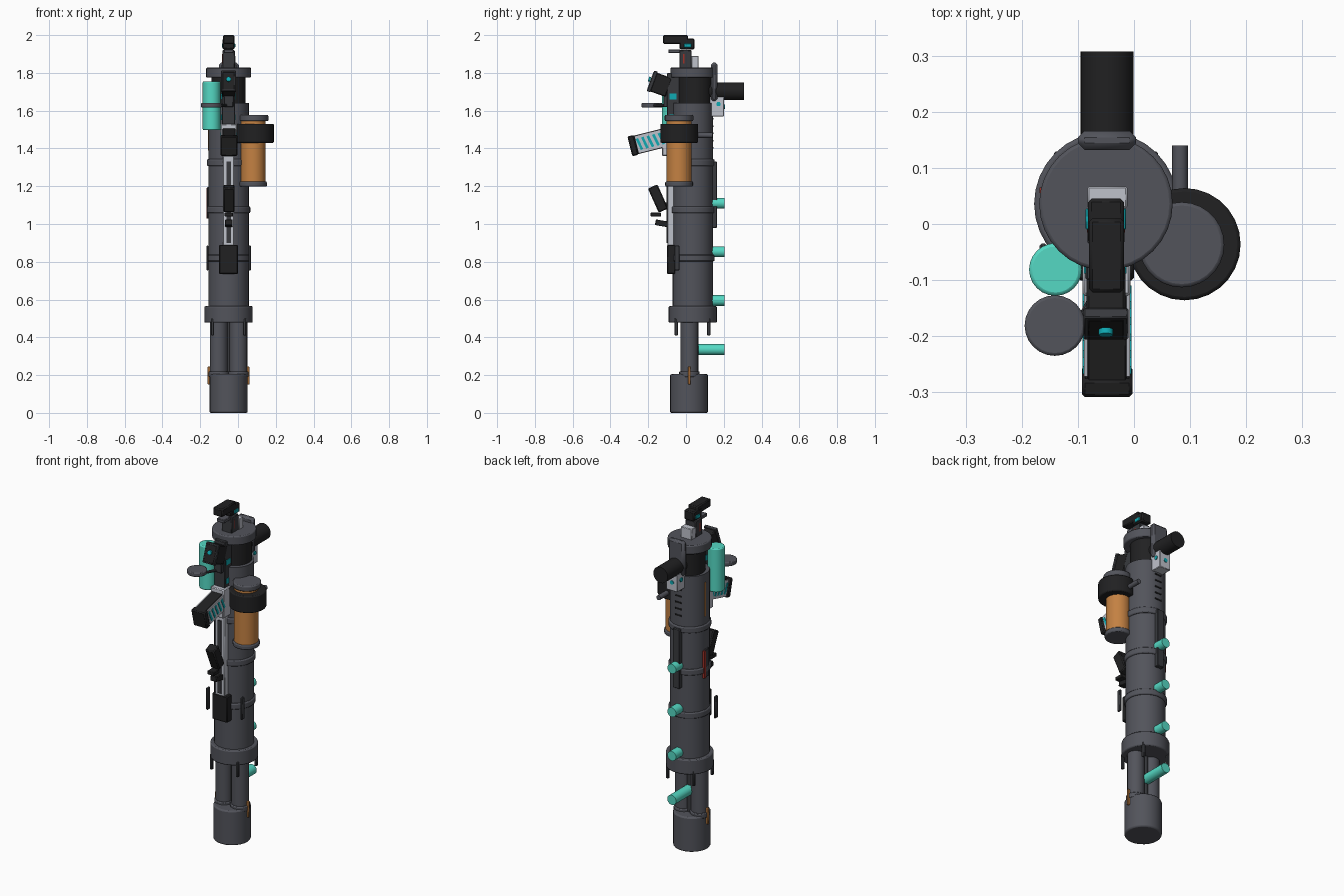
import bpy, math
from mathutils import Vector

old = bpy.data.objects.get("Cube")
if old:
    bpy.data.objects.remove(old, do_unlink=True)


def material(name, r, g, b):
    m = bpy.data.materials.new(name)
    m.use_nodes = True
    m.diffuse_color = (r, g, b, 1)
    m.node_tree.nodes["Principled BSDF"].inputs["Base Color"].default_value = (r, g, b, 1)
    return m


GUNMETAL = material("gunmetal grey", .085, .088, .105)
BLACK = material("soft black", .015, .015, .016)
DARK = material("dark grey", .04, .042, .048)
LIGHT = material("light grey", .52, .54, .60)
TEAL = material("mint teal", .09, .69, .55)
CYAN = material("cyan accent", .005, .40, .45)
ORANGE = material("copper orange", .55, .22, .055)
RED = material("red accent", .35, .03, .02)

CX, CY = -.05, .036   # axis of the long barrel


def finish(name, mat, bevel, segments=2):
    o = bpy.context.object
    o.name = name
    o.data.materials.append(mat)
    if bevel:
        b = o.modifiers.new("Edge", 'BEVEL')
        b.width, b.segments, b.limit_method = bevel, segments, 'ANGLE'
    bpy.ops.object.shade_smooth_by_angle(angle=math.radians(35))
    return o


def rod(name, mat, start, end, r, sides=24, bevel=0.0):
    a, b = Vector(start), Vector(end)
    bpy.ops.mesh.primitive_cylinder_add(
        vertices=sides, radius=r, depth=(b - a).length, location=(a + b) / 2,
        rotation=(b - a).to_track_quat('Z', 'Y').to_euler())
    return finish(name, mat, bevel)


def column(name, mat, x, y, z0, z1, r, sides=24, bevel=0.0):
    return rod(name, mat, (x, y, z0), (x, y, z1), r, sides, bevel)


def box(name, mat, x, y, z, bevel=.003):
    """Box from (min, max) ranges on each axis."""
    lo, hi = Vector((x[0], y[0], z[0])), Vector((x[1], y[1], z[1]))
    return tilted(name, mat, (lo + hi) / 2, hi - lo, 0, bevel)


def tilted(name, mat, centre, size, pitch, bevel=.003):
    bpy.ops.mesh.primitive_cube_add(size=1, location=centre, rotation=(math.radians(pitch), 0, 0))
    o = bpy.context.object
    for v in o.data.vertices:
        v.co = [c * s for c, s in zip(v.co, size)]
    return finish(name, mat, bevel, 1)


# Base and twin tubes
column("base_cup", GUNMETAL, CX, .016, 0, .205, .101, 24, .008)
for side in (-1, 1):
    x = CX + side * .052
    column("lower_tube", GUNMETAL, x, .018, .18, .5, .047, 20)
    column("tube_collar", GUNMETAL, x, .018, .19, .22, .054, 20, .005)
    box("orange_clip", ORANGE, sorted((CX + side * .096, CX + side * .111)), (.011, .025), (.15, .245))
    for y in (-.052, .12):
        box("collar_tab", DARK, (CX + side * .085 - .008, CX + side * .085 + .008),
            (y - .009, y + .009), (.41, .5))
column("centre_rod", DARK, CX, .03, .18, .5, .018, 12)

# Barrel with rings
column("barrel", GUNMETAL, CX, CY, .5, 1.64, .107, 32)
column("lower_collar", GUNMETAL, CX, CY, .478, .565, .128, 32, .006)
for z in (.82, 1.075, 1.325):
    column("barrel_ring", GUNMETAL, CX, CY, z - .018, z + .018, .115, 32, .006)
column("neck", BLACK, CX, .046, 1.62, 1.79, .09, 32)
column("top_collar", GUNMETAL, CX, CY, 1.775, 1.828, .119, 32, .006)

# Rear outlet
rod("rear_tube", BLACK, (CX + .002, .08, 1.703), (CX + .002, .307, 1.703), .047, 24)
box("rear_flange", GUNMETAL, (-.1, .004), (.132, .166), (1.65, 1.855), .012)
box("rear_block", LIGHT, (-.085, -.012), (.12, .202), (1.57, 1.675))
for side in (-1, 1):
    x = CX + side * .037
    rod("block_stud", CYAN, (x, .172, 1.635), (x + side * .006, .172, 1.635), .012, 10)
rod("block_rear_stud", CYAN, (CX, .195, 1.62), (CX, .206, 1.62), .012, 10)

# Rear pegs and rail
for z in (.595, .853, 1.11):
    rod("teal_peg", TEAL, (CX, .12, z), (CX, .205, z), .028, 20)
rod("long_teal_peg", TEAL, (CX, .03, .335), (CX, .205, .335), .029, 20)
box("rear_rail", DARK, (-.072, -.028), (.13, .165), (.98, 1.33))
for i in range(5):
    box("vent_slot", BLACK, (-.07, -.03), (.138, .146), (1.4 + i * .038, 1.408 + i * .038), 0)

# Side marks on the barrel
box("orange_stripe", ORANGE, (-.16, -.15), (.04, .05), (1.39, 1.59), 0)
box("red_stripe", RED, (-.168, -.15), (.055, .065), (1.03, 1.19), 0)
box("side_plate", DARK, (-.164, -.14), (.015, .055), (1.03, 1.195))
for side in (-1, 1):
    x = CX + side * .112
    box("side_fin", DARK, (x - .006, x + .006), (-.06, -.035), (.755, .885))

# Orange canister on the left
column("canister", ORANGE, .08, -.037, 1.21, 1.555, .066, 28)
column("canister_foot", GUNMETAL, .08, -.037, 1.198, 1.225, .073, 28, .006)
column("canister_clamp", BLACK, .09, -.036, 1.43, 1.53, .1, 28, .006)
column("canister_cap", GUNMETAL, .085, -.037, 1.545, 1.577, .076, 28, .006)
rod("clamp_rod", GUNMETAL, (.082, 0, 1.47), (.082, .14, 1.47), .014, 12)

# Teal bottle and handwheel on the right
column("teal_bottle", TEAL, -.14, -.081, 1.497, 1.755, .047, 24, .006)
column("handwheel", GUNMETAL, -.141, -.181, 1.616, 1.641, .054, 24, .005)
rod("handwheel_arm", DARK, (-.1, -.18, 1.628), (-.05, -.09, 1.628), .008, 10)

# Front spine
box("front_spine", LIGHT, (-.08, -.02), (-.098, -.05), (.88, 1.36))
box("spine_groove", DARK, (-.062, -.038), (-.104, -.09), (.9, 1.33), 0)
box("spine_end", BLACK, (-.1, 0), (-.101, -.055), (.735, .89), .005)
box("receiver", LIGHT, (-.092, -.006), (-.128, -.04), (1.36, 1.53), .005)
box("upper_column", DARK, (-.086, -.016), (-.1, -.02), (1.52, 1.8))
for z in (1.55, 1.66):
    box("column_light", CYAN, (-.089, -.013), (-.088, -.05), (z, z + .03), 0)

# Magazine, tilted forward
PITCH = 14
TILT = math.radians(PITCH)
MAG = Vector((-.048, -.2, 1.435))


def on_mag(x, along, up=0):
    return MAG + Vector((x, along * math.cos(TILT) - up * math.sin(TILT),
                         along * math.sin(TILT) + up * math.cos(TILT)))


tilted("magazine", BLACK, MAG, (.07, .18, .1), PITCH)
tilted("magazine_end", BLACK, on_mag(0, -.083), (.09, .034, .108), PITCH, .006)
for side in (-1, 1):
    tilted("magazine_plate", LIGHT, on_mag(side * .037, .015), (.008, .155, .094), PITCH, 0)
    for i in range(5):
        tilted("magazine_stripe", CYAN, on_mag(side * .041, -.048 + i * .03),
               (.005, .014, .064), PITCH + 12, 0)

# Pistol grip and trigger parts
tilted("grip", BLACK, (-.048, -.148, 1.135), (.058, .055, .14), 24, .006)
tilted("grip_link", DARK, (-.048, -.115, 1.1), (.03, .08, .03), 0)
tilted("grip_foot", BLACK, (-.048, -.16, 1.05), (.045, .055, .022), 0)
tilted("trigger", BLACK, (-.048, -.125, 1.003), (.04, .075, .03), -10)

# Angled sight housing
tilted("sight_housing", BLACK, (-.05, -.14, 1.74), (.07, .105, .105), -20, .005)
tilted("sight_frame", DARK, (-.05, -.178, 1.755), (.08, .02, .115), -20)
rod("sight_lens", CYAN, (-.05, -.188, 1.765), (-.05, -.198, 1.768), .013, 12)
box("sight_mount", DARK, (-.075, -.025), (-.12, -.05), (1.62, 1.7))

# Top post and head
box("top_post", DARK, (-.083, -.017), (-.035, .03), (1.82, 1.92))
box("post_back", LIGHT, (-.083, -.012), (.028, .067), (1.825, 1.89))
box("post_front", GUNMETAL, (-.075, -.025), (-.093, -.03), (1.905, 1.925))
box("head_neck", BLACK, (-.082, -.018), (-.035, .045), (1.925, 1.982), .006)
box("head_light", CYAN, (-.086, -.014), (-.01, .028), (1.935, 1.955), .002)
box("head", BLACK, (-.08, -.018), (-.122, .01), (1.953, 2.0), .006)
box("red_band", RED, (-.084, -.016), (-.015, -.008), (1.85, 1.9), 0)
